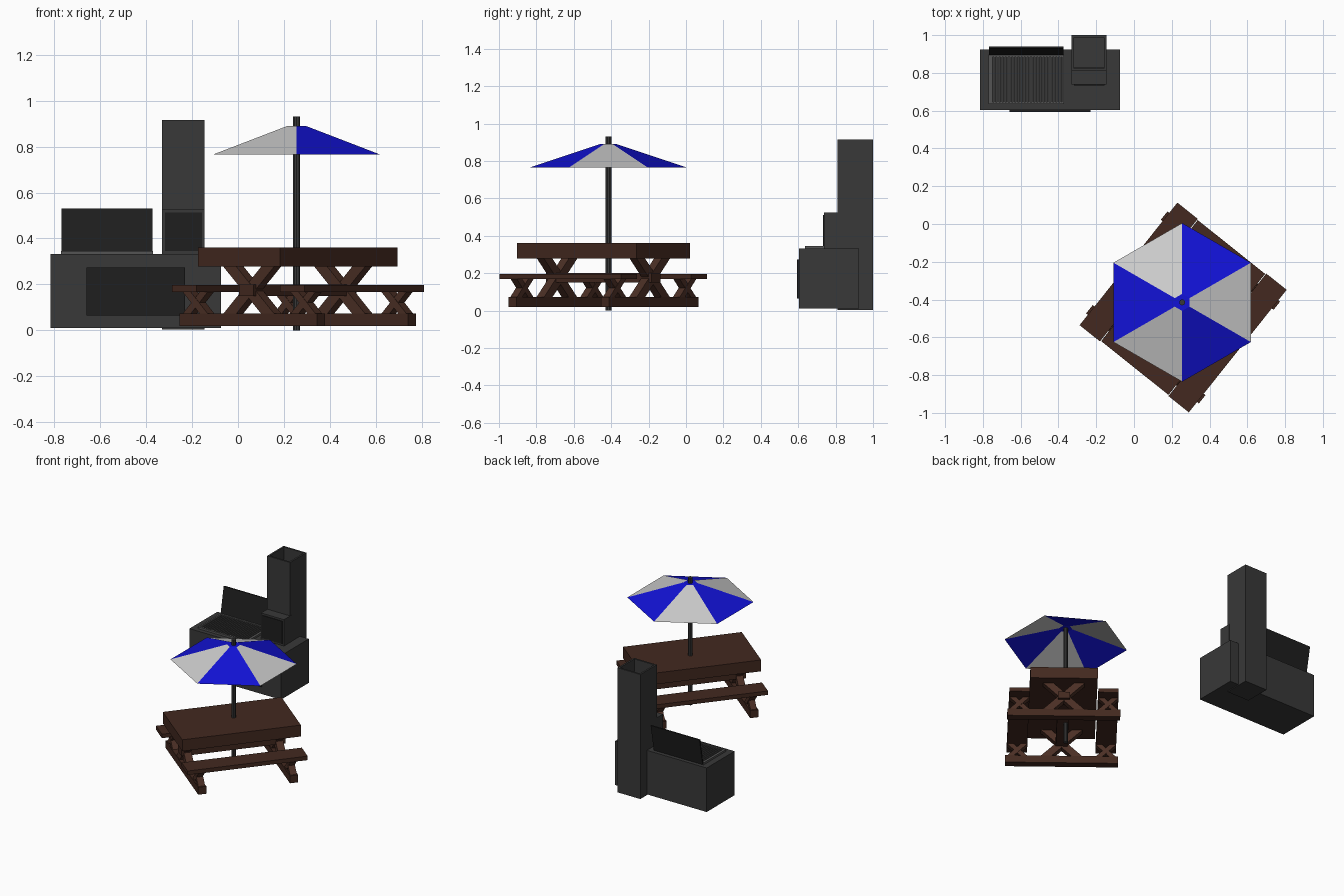
import bpy, bmesh, math
from mathutils import Matrix, Vector

if "Cube" in bpy.data.objects:
    bpy.data.objects.remove(bpy.data.objects["Cube"])


def material(name, rgb):
    m = bpy.data.materials.new(name)
    m.diffuse_color = (*rgb, 1)
    m.use_nodes = True
    m.node_tree.nodes["Principled BSDF"].inputs["Base Color"].default_value = m.diffuse_color
    return m


WOOD = material("wood", (0.056, 0.022, 0.014))
WOOD_DARK = material("wood_legs", (0.07, 0.028, 0.018))
IRON = material("iron", (0.04, 0.04, 0.04))
BLACK = material("black_metal", (0.013, 0.013, 0.013))
STEEL = material("grate_steel", (0.09, 0.09, 0.09))
BLUE = material("blue_cloth", (0.006, 0.006, 0.68))
WHITE = material("white_cloth", (0.52, 0.52, 0.52))
WORLD = Matrix.Identity(4)
# Table frame: local x runs along the benches, local y across them
TABLE = Matrix.Translation((0.26, -0.442, 0)) @ Matrix.Rotation(math.radians(51.4), 4, 'Z')


def finish(name, bm, mats, frame=WORLD):
    bmesh.ops.recalc_face_normals(bm, faces=bm.faces)
    me = bpy.data.meshes.new(name)
    bm.to_mesh(me)
    bm.free()
    for m in mats:
        me.materials.append(m)
    ob = bpy.data.objects.new(name, me)
    ob.matrix_world = frame
    bpy.context.collection.objects.link(ob)
    return ob


def add_box(bm, x, y, z):
    mid = Vector([(a + b) / 2 for a, b in (x, y, z)])
    size = [b - a for a, b in (x, y, z)]
    mat = Matrix.Translation(mid) @ Matrix.Diagonal((*size, 1))
    return bmesh.ops.create_cube(bm, size=1, matrix=mat)["verts"]


def box(name, x, y, z, mat, frame=WORLD):
    bm = bmesh.new()
    add_box(bm, x, y, z)
    return finish(name, bm, [mat], frame)


def cross_legs(name, u, v, z0, z1, spread, width, depth):
    """Two crossing slanted boards in the plane across the table."""
    bm = bmesh.new()
    for s in (-1, 1):
        pts = [(v - s * spread - width / 2, z0), (v - s * spread + width / 2, z0),
               (v + s * spread + width / 2, z1), (v + s * spread - width / 2, z1)]
        d = depth / 2 + s * 0.001
        face = bm.faces.new([bm.verts.new((u - d, y, z)) for y, z in pts])
        new = bmesh.ops.extrude_face_region(bm, geom=[face])["geom"]
        bmesh.ops.translate(bm, vec=(2 * d, 0, 0),
                            verts=[g for g in new if isinstance(g, bmesh.types.BMVert)])
    return finish(name, bm, [WOOD_DARK], TABLE)


# Picnic table top, centre beam and benches
box("table_top", (-0.41, 0.41), (-0.228, 0.228), (0.278, 0.361), WOOD, TABLE)
box("centre_beam", (-0.36, 0.36), (-0.04, 0.04), (0.15, 0.2), WOOD, TABLE)
for side, s in (("right", -1), ("left", 1)):
    box(side + "_bench", (-0.415, 0.415), sorted((s * 0.232, s * 0.37)),
        (0.168, 0.197), WOOD, TABLE)

# Floor rails and crossed legs at both ends
for end, u in (("near", -0.317), ("far", 0.317)):
    box(end + "_floor_rail", (u - 0.028, u + 0.028), (-0.382, 0.382), (0.02, 0.074), WOOD, TABLE)
    cross_legs(end + "_table_legs", u, 0, 0.074, 0.278, 0.105, 0.072, 0.05)
    for side, s in (("right", -1), ("left", 1)):
        cross_legs(f"{end}_{side}_bench_legs", u, s * 0.3, 0.074, 0.168, 0.047, 0.045, 0.045)

# Umbrella pole
PX, PY = 0.255, -0.415
bm = bmesh.new()
bmesh.ops.create_cone(bm, cap_ends=True, segments=10, radius1=0.016, radius2=0.016, depth=0.93,
                      matrix=Matrix.Translation((PX, PY, 0.465)))
finish("umbrella_pole", bm, [IRON])

# Six-sided canopy with alternating panels and a small flat cap
bm = bmesh.new()
rings = []
for r, z in ((0.42, 0.765), (0.045, 0.89)):
    rings.append([bm.verts.new((PX + r * math.cos(math.radians(30 + 60 * i)),
                                PY + r * math.sin(math.radians(30 + 60 * i)), z)) for i in range(6)])
for i in range(6):
    j = (i + 1) % 6
    f = bm.faces.new((rings[0][i], rings[0][j], rings[1][j], rings[1][i]))
    f.material_index = i % 2
bm.faces.new(rings[1])
finish("umbrella_canopy", bm, [BLUE, WHITE])

# Barbecue body with front door panel
box("grill_body", (-0.815, -0.075), (0.603, 0.925), (0.01, 0.332), IRON)
box("grill_door", (-0.66, -0.23), (0.594, 0.61), (0.065, 0.273), BLACK)

# Cooking grate: frame and bars
GX0, GX1, GY0, GY1 = -0.77, -0.37, 0.635, 0.897
bm = bmesh.new()
Z = (0.33, 0.346)
for x in ((GX0, GX0 + 0.012), (GX1 - 0.012, GX1)):
    add_box(bm, x, (GY0, GY1), Z)
for y in ((GY0, GY0 + 0.012), (GY1 - 0.012, GY1)):
    add_box(bm, (GX0 + 0.012, GX1 - 0.012), y, Z)
BARS = 24
for i in range(1, BARS):
    x = GX0 + (GX1 - GX0) * i / BARS
    add_box(bm, (x - 0.004, x + 0.004), (GY0 + 0.012, GY1 - 0.012), (0.334, 0.344))
finish("cooking_grate", bm, [STEEL])

# Open lid leaning back
bm = bmesh.new()
for v in add_box(bm, (-0.767, -0.372), (0.893, 0.903), (0.335, 0.53)):
    v.co.y += (v.co.z - 0.335) / 0.195 * 0.037
finish("grill_lid", bm, [BLACK])

# Firebox and its dark opening
box("firebox", (-0.33, -0.145), (0.738, 0.83), (0.32, 0.525), IRON)
box("firebox_door", (-0.318, -0.157), (0.733, 0.745), (0.345, 0.512), BLACK)

# Chimney, hollow from the top
bm = bmesh.new()
add_box(bm, (-0.331, -0.146), (0.81, 1.0), (0.004, 0.915))
top = max(bm.faces, key=lambda f: f.calc_center_median().z)
bmesh.ops.inset_region(bm, faces=[top], thickness=0.018)
flue = bmesh.ops.extrude_face_region(bm, geom=[top])["geom"]
bmesh.ops.translate(bm, vec=(0, 0, -0.5), verts=[g for g in flue if isinstance(g, bmesh.types.BMVert)])
if top.is_valid:
    bmesh.ops.delete(bm, geom=[top], context='FACES_ONLY')
finish("chimney", bm, [IRON])
